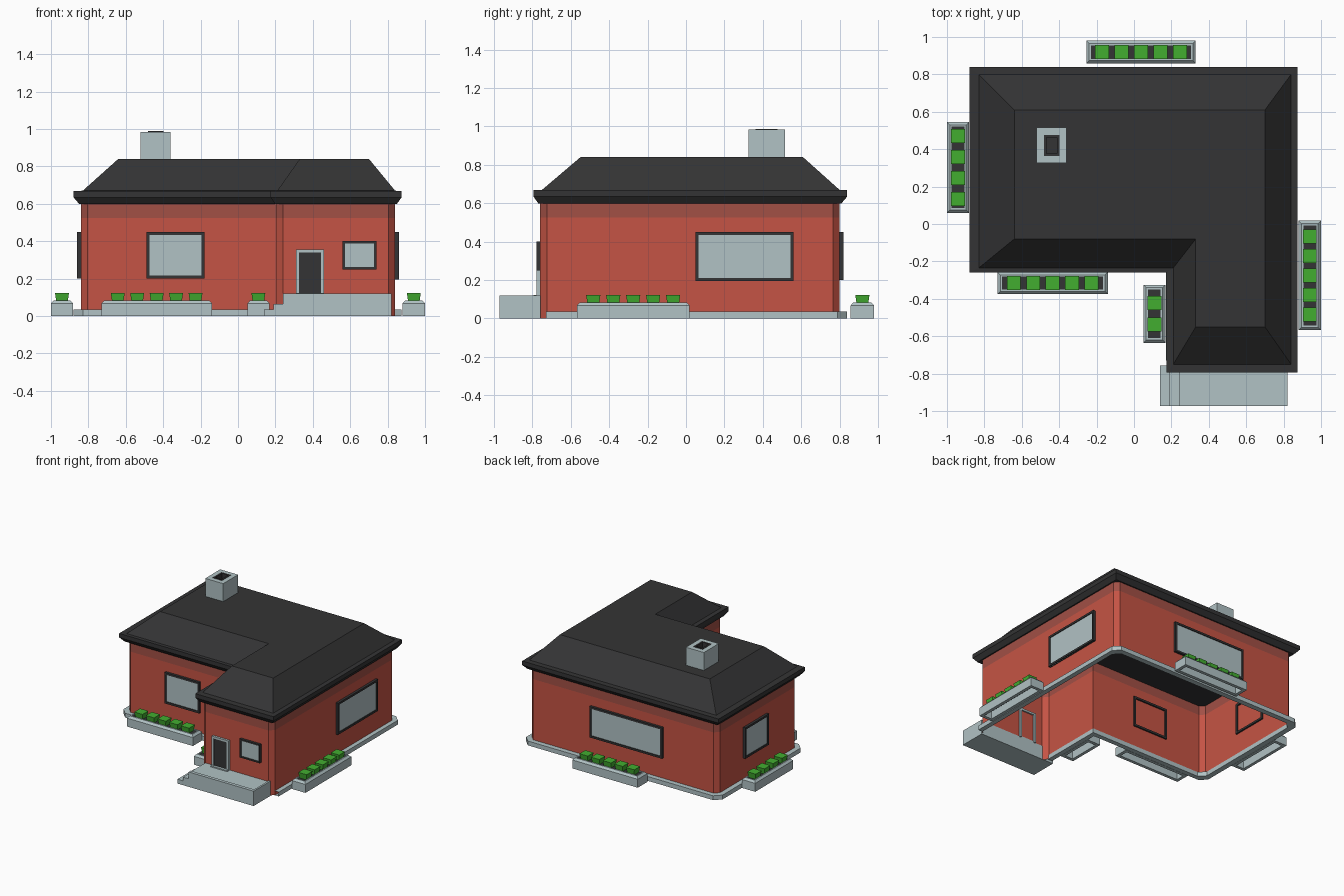
import bpy, bmesh
from mathutils import Vector

if "Cube" in bpy.data.objects:
    bpy.data.objects.remove(bpy.data.objects["Cube"])


def material(name, rgb):
    m = bpy.data.materials.new(name)
    m.diffuse_color = (*rgb, 1)
    m.use_nodes = True
    m.node_tree.nodes["Principled BSDF"].inputs["Base Color"].default_value = m.diffuse_color
    return m


BRICK = material("red_brick", (0.56, 0.088, 0.058))
BAND = material("dark_brick_band", (0.36, 0.08, 0.06))
DARK = material("charcoal", (0.034, 0.034, 0.035))
GREY = material("pale_grey", (0.44, 0.54, 0.555))
GREEN = material("leaf_green", (0.055, 0.42, 0.03))


def finish(name, bm, *mats):
    me = bpy.data.meshes.new(name)
    bm.to_mesh(me)
    bm.free()
    for m in mats:
        me.materials.append(m)
    ob = bpy.data.objects.new(name, me)
    bpy.context.collection.objects.link(ob)
    return ob


def boxes(name, items, mat, taper=0.0):
    """One object made of boxes (lo, hi); taper narrows the bottoms."""
    bm = bmesh.new()
    for a, b in items:
        lo = [min(p) for p in zip(a, b)]
        hi = [max(p) for p in zip(a, b)]
        for v in bmesh.ops.create_cube(bm, size=1)["verts"]:
            t = taper if v.co.z < 0 else 0
            for i in range(3):
                k = v.co[i] * (1 - t if i < 2 else 1)
                v.co[i] = (lo[i] + hi[i]) / 2 + k * (hi[i] - lo[i])
    return finish(name, bm, mat)


def loft(name, rings, *mats, caps=(False, False), closed=False, open_loop=False):
    """Skin counter-clockwise rings, listed bottom to top on the outside."""
    bm = bmesh.new()
    vs = [[bm.verts.new(p) for p in r] for r in rings]
    n = len(vs[0])
    pairs = list(zip(vs, vs[1:])) + ([(vs[-1], vs[0])] if closed else [])
    for a, b in pairs:
        for i in range(n - 1 if open_loop else n):
            j = (i + 1) % n
            bm.faces.new((a[i], a[j], b[j], b[i]))
    if caps[0]:
        bm.faces.new(vs[0][::-1])
    if caps[1]:
        bm.faces.new(vs[-1])
    return finish(name, bm, *mats)


def ell(z, x0, x1, xi, y0, yi, y1, c=0.0, corners=()):
    """L-shaped outline at height z, chosen corners chamfered by c."""
    pts = [Vector(p) for p in ((x1, y0, z), (x1, y1, z), (x0, y1, z),
                               (x0, yi, z), (xi, yi, z), (xi, y0, z))]
    out = []
    for i, p in enumerate(pts):
        if i in corners:
            for q in (pts[i - 1], pts[(i + 1) % 6]):
                out.append(p + (q - p).normalized() * c)
        else:
            out.append(p)
    return out


def rect(x0, x1, y0, y1, z, d=0.0):
    return [(x1 - d, y0 + d, z), (x1 - d, y1 - d, z), (x0 + d, y1 - d, z), (x0 + d, y0 + d, z)]


# Walls, with a darker band under the eaves
WALL = (-0.84, 0.84, 0.205, -0.76, -0.22, 0.80)
walls = loft("walls", [ell(z, *WALL, 0.035, (0, 1, 2, 3, 5)) for z in (0, 0.525, 0.61)], BRICK, BAND)
for f in walls.data.polygons:
    f.material_index = int(f.center.z > 0.525)

# Plinth strip, left open at the porch
outer = (-0.88, 0.875, 0.17, -0.73, -0.255, 0.84)
inner = (-0.837, 0.837, 0.208, -0.73, -0.217, 0.797)
loft("plinth", [ell(z, *o, 0.05, (1, 2, 3)) for z, o in
                ((0, outer), (0.035, outer), (0.035, inner), (0, inner))],
     GREY, closed=True, open_loop=True)

# Hipped roof with fascia and flat top
eave = (-0.88, 0.875, 0.175, -0.795, -0.26, 0.84)
loft("roof", [ell(0.60, -0.85, 0.85, 0.197, -0.77, -0.232, 0.81),
              ell(0.635, *eave), ell(0.668, *eave),
              ell(0.67, -0.83, 0.84, 0.21, -0.75, -0.235, 0.80),
              ell(0.84, -0.64, 0.70, 0.33, -0.55, -0.08, 0.61)],
     DARK, caps=(True, True))

# Chimney with dark flue
CH = (-0.52, -0.36, 0.325, 0.515)
loft("chimney", [rect(*CH, 0.82), rect(*CH, 0.985), rect(*CH, 0.985, 0.04),
                 rect(*CH, 0.93, 0.04)], GREY)
loft("chimney_flue", [rect(*CH, 0.983, 0.038), rect(*CH, 0.988, 0.038), rect(*CH, 0.988, 0.052),
                      rect(*CH, 0.92, 0.052)], DARK, caps=(False, True))


# Openings: u runs along the wall, n points out of it
def on_wall(side, u, n, z):
    return {"front": (u, -0.22 - n, z), "wing": (u, -0.76 - n, z), "back": (u, 0.80 + n, z),
            "right": (0.84 + n, u, z), "left": (-0.84 - n, u, z)}[side]


def opening(name, side, u0, u1, z0, z1, frame, pane, t=0.016, out=0.02, sill=True):
    def bar(a0, a1, b0, b1, n0=-0.012, n1=out):
        return on_wall(side, a0, n0, b0), on_wall(side, a1, n1, b1)
    bars = [bar(u0, u0 + t, z0, z1), bar(u1 - t, u1, z0, z1), bar(u0 + t, u1 - t, z1 - t, z1)]
    if sill:
        bars.append(bar(u0 + t, u1 - t, z0, z0 + t))
    boxes(name + "_frame", bars, frame)
    boxes(name + "_pane", [bar(u0 + t, u1 - t, z0, z1 - t, 0.004, 0.0135)], pane)


opening("front_window", "front", -0.49, -0.18, 0.20, 0.45, DARK, GREY)
opening("wing_window", "wing", 0.56, 0.74, 0.25, 0.40, DARK, GREY, t=0.012)
opening("right_window", "right", 0.05, 0.56, 0.195, 0.45, DARK, GREY)
opening("back_window", "back", -0.36, 0.29, 0.20, 0.45, DARK, GREY)
opening("left_window", "left", 0.17, 0.47, 0.20, 0.45, DARK, GREY)
opening("door", "wing", 0.31, 0.46, 0.11, 0.355, GREY, DARK, out=0.018, sill=False)

# Porch with low lip, side steps and door sill
boxes("porch", [((0.24, -0.97, 0), (0.82, -0.757, 0.113)),
                ((0.24, -0.972, 0), (0.82, -0.945, 0.12)),
                ((0.805, -0.945, 0), (0.82, -0.757, 0.12)),
                ((0.31, -0.795, 0.1), (0.46, -0.757, 0.122))], GREY)
boxes("porch_steps", [((0.14, -0.972, 0), (0.19, -0.757, 0.035)),
                      ((0.19, -0.972, 0), (0.24, -0.757, 0.065))], GREY)


# Planters: bottomless trough, soil plate, row of clipped plants
def planter(name, x0, x1, y0, y1, count, step=0.104):
    r = (x0, x1, y0, y1)
    loft(name + "_trough", [rect(*r, 0), rect(*r, 0.068), rect(*r, 0.084, 0.015),
                            rect(*r, 0.084, 0.025), rect(*r, 0, 0.025)], GREY, closed=True)
    boxes(name + "_soil", [((x0 + 0.024, y0 + 0.024, 0.062), (x1 - 0.024, y1 - 0.024, 0.076))], DARK)
    cx, cy = (x0 + x1) / 2, (y0 + y1) / 2
    plants = []
    for i in range(count):
        s = (i - (count - 1) / 2) * step
        px, py = (cx + s, cy) if x1 - x0 > y1 - y0 else (cx, cy + s)
        plants.append(((px - 0.037, py - 0.037, 0.058), (px + 0.037, py + 0.037, 0.122)))
    boxes(name + "_plants", plants, GREEN, taper=0.25)


planter("front_planter", -0.73, -0.14, -0.375, -0.257, 5)
planter("back_planter", -0.255, 0.33, 0.858, 0.98, 5)
planter("left_planter", -1.0, -0.882, 0.06, 0.545, 4, 0.112)
planter("right_planter", 0.88, 1.0, -0.568, 0.018, 5)
planter("wing_planter", 0.05, 0.168, -0.635, -0.325, 2, 0.115)
